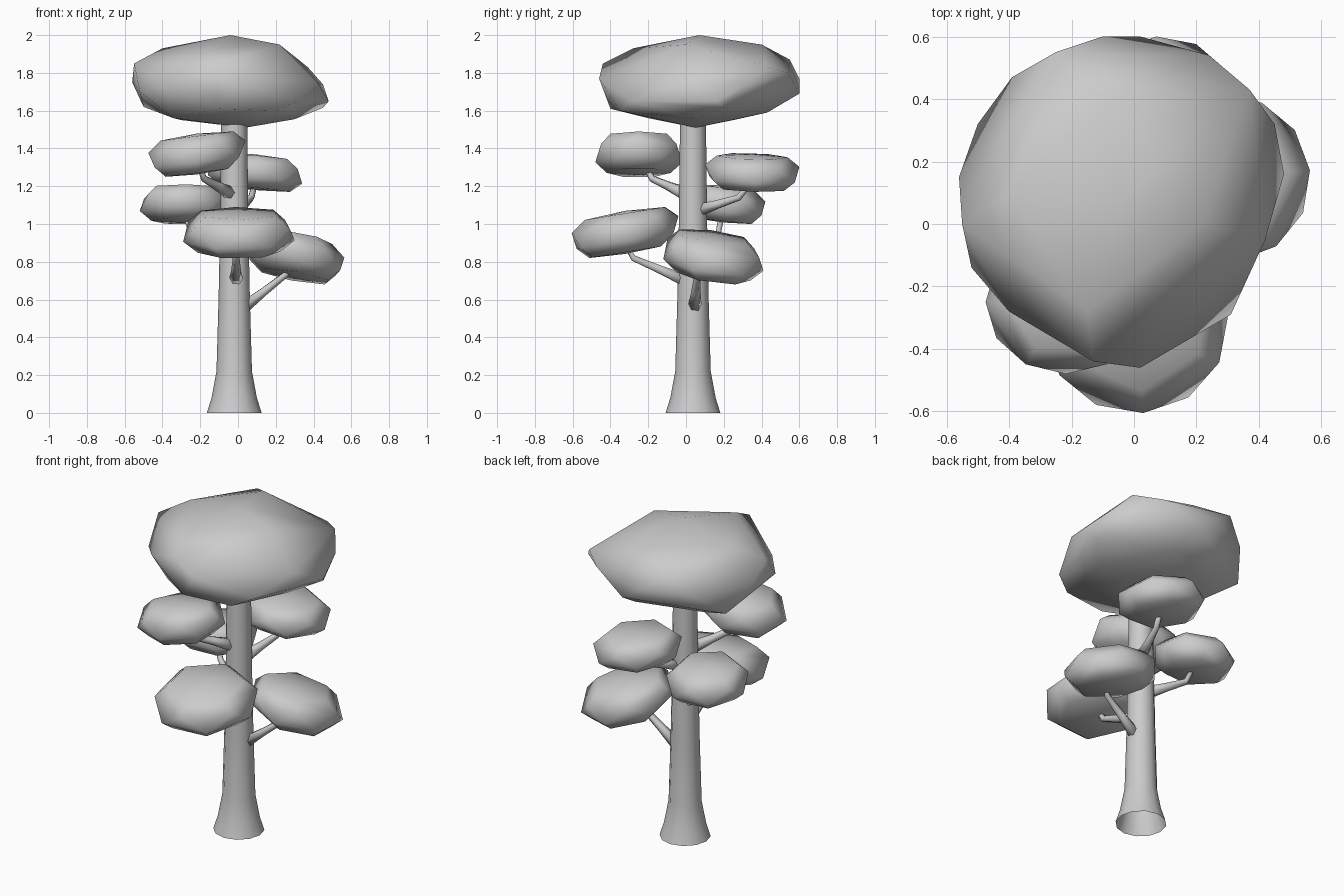
import bpy, bmesh, math
from mathutils import Vector

if "Cube" in bpy.data.objects:
    bpy.data.objects.remove(bpy.data.objects["Cube"])

grey = bpy.data.materials.new("plain grey")
grey.use_nodes = True
grey.diffuse_color = (0.6, 0.6, 0.6, 1)
grey.node_tree.nodes["Principled BSDF"].inputs["Base Color"].default_value = (0.6, 0.6, 0.6, 1)


def finish(name, bm):
    bmesh.ops.recalc_face_normals(bm, faces=bm.faces)
    for f in bm.faces:
        f.smooth = True
    mesh = bpy.data.meshes.new(name)
    bm.to_mesh(mesh)
    bm.free()
    mesh.materials.append(grey)
    obj = bpy.data.objects.new(name, mesh)
    bpy.context.collection.objects.link(obj)


def tube(name, rings, sides, caps=False):
    """Loft circles given as (centre, axis, radius)."""
    bm = bmesh.new()
    loops = []
    for centre, axis, r in rings:
        turn = Vector(axis).to_track_quat('Z', 'Y')
        loops.append([bm.verts.new(Vector(centre) + turn @ Vector(
            (r * math.cos(2 * math.pi * i / sides), r * math.sin(2 * math.pi * i / sides), 0)))
            for i in range(sides)])
    for a, b in zip(loops, loops[1:]):
        for i in range(sides):
            j = (i + 1) % sides
            bm.faces.new((a[i], a[j], b[j], b[i]))
    if caps:
        bm.faces.new(loops[0][::-1])
        bm.faces.new(loops[-1])
    finish(name, bm)


def hull(name, corners):
    """Faceted foliage wrapped around its corner points."""
    bm = bmesh.new()
    for corner in corners:
        bm.verts.new(corner)
    bmesh.ops.convex_hull(bm, input=bm.verts)
    loose = [v for v in bm.verts if not v.link_faces]
    bmesh.ops.delete(bm, geom=loose, context='VERTS')
    finish(name, bm)


def clump(name, lo, hi, slope, turn):
    """Six-sided zigzag leaf clump, leaning by slope, filling the box lo..hi."""
    pts = [Vector((0, 0, -0.25)), Vector((0, 0, 0.25))]
    for r, z, shift in ((0.74, -0.23, 0.5), (1, -0.1, 0.5), (1, 0.09, 0), (0.75, 0.22, 0)):
        for i in range(6):
            a = turn + (i + shift) * math.pi / 3
            pts.append(Vector((r * math.cos(a), r * math.sin(a), z)))
    for p in pts:
        p.z += (slope[0] * p.x + slope[1] * p.y) / 2
    for k in range(3):
        a, b = min(p[k] for p in pts), max(p[k] for p in pts)
        for p in pts:
            p[k] = lo[k] + (p[k] - a) / (b - a) * (hi[k] - lo[k])
    hull(name, pts)


# Trunk: flared foot, open underneath
tube("trunk", [((-0.02, 0.037, z), (0, 0, 1), r) for z, r in
               ((0, 0.145), (0.08, 0.12), (0.22, 0.094), (0.6, 0.083), (1.0, 0.075), (1.6, 0.068))], 12)

# Crown: irregular faceted boulder
hull("crown", (
    # upper corners
    (-.04, .07, 2), (.22, 0, 1.95), (-.1, .4, 1.95), (-.4, .1, 1.93), (-.15, -.28, 1.93),
    (-.25, .55, 1.87), (-.55, 0, 1.85), (-.13, -.44, 1.85), (.37, .43, 1.83), (.24, .54, 1.8),
    # rim
    (-.1, .6, 1.77), (-.56, .15, 1.75), (.02, -.46, 1.77), (-.39, .47, 1.75), (-.4, -.28, 1.73),
    (-.52, -.14, 1.7), (.45, .32, 1.74), (.42, -.05, 1.75), (.48, .16, 1.65), (.02, .6, 1.69),
    (.31, -.29, 1.65),
    # underside
    (-.5, .32, 1.62), (.45, .2, 1.615), (-.1, -.4, 1.61), (.2, -.35, 1.6), (.05, .43, 1.59),
    (-.34, -.2, 1.56), (-.3, .25, 1.55), (.3, .05, 1.555), (.04, .05, 1.51)))

# Leaf clumps
clump("lower_left_clump", (0.04, -0.12, 0.68), (0.563, 0.41, 0.97), (-0.2, -0.15), 0.1)
clump("lower_front_clump", (-0.29, -0.605, 0.82), (0.3, -0.04, 1.09), (0, 0.2), -0.44)
clump("middle_right_clump", (-0.52, -0.03, 1.0), (-0.05, 0.42, 1.21), (0, -0.12), -0.44)
clump("upper_back_clump", (-0.16, 0.1, 1.17), (0.34, 0.6, 1.375), (-0.12, -0.04), 0.6)
clump("upper_front_clump", (-0.475, -0.48, 1.25), (0.04, -0.02, 1.49), (0.15, 0), 0)

# Branches: from the trunk out, then bending up into a clump
for name, path in {
    "lower_left_branch": ((0.02, 0.045, 0.55), (0.25, 0.06, 0.73), (0.3, 0.12, 0.8)),
    "lower_front_branch": ((-0.01, 0.0, 0.7), (-0.01, -0.28, 0.82), (0, -0.32, 0.9)),
    "middle_right_branch": ((-0.05, 0.05, 0.86), (-0.24, 0.17, 0.95), (-0.28, 0.19, 1.05)),
    "upper_back_branch": ((0, 0.06, 1.07), (0.07, 0.28, 1.14), (0.09, 0.34, 1.22)),
    "upper_front_branch": ((-0.035, 0.0, 1.16), (-0.18, -0.18, 1.24), (-0.21, -0.22, 1.32)),
}.items():
    a, b, c = map(Vector, path)
    tube(name, [(a, b - a, 0.038), (a.lerp(b, 0.5), b - a, 0.025),
                (b, c - a, 0.018), (c, c - b, 0.016)], 6, True)
